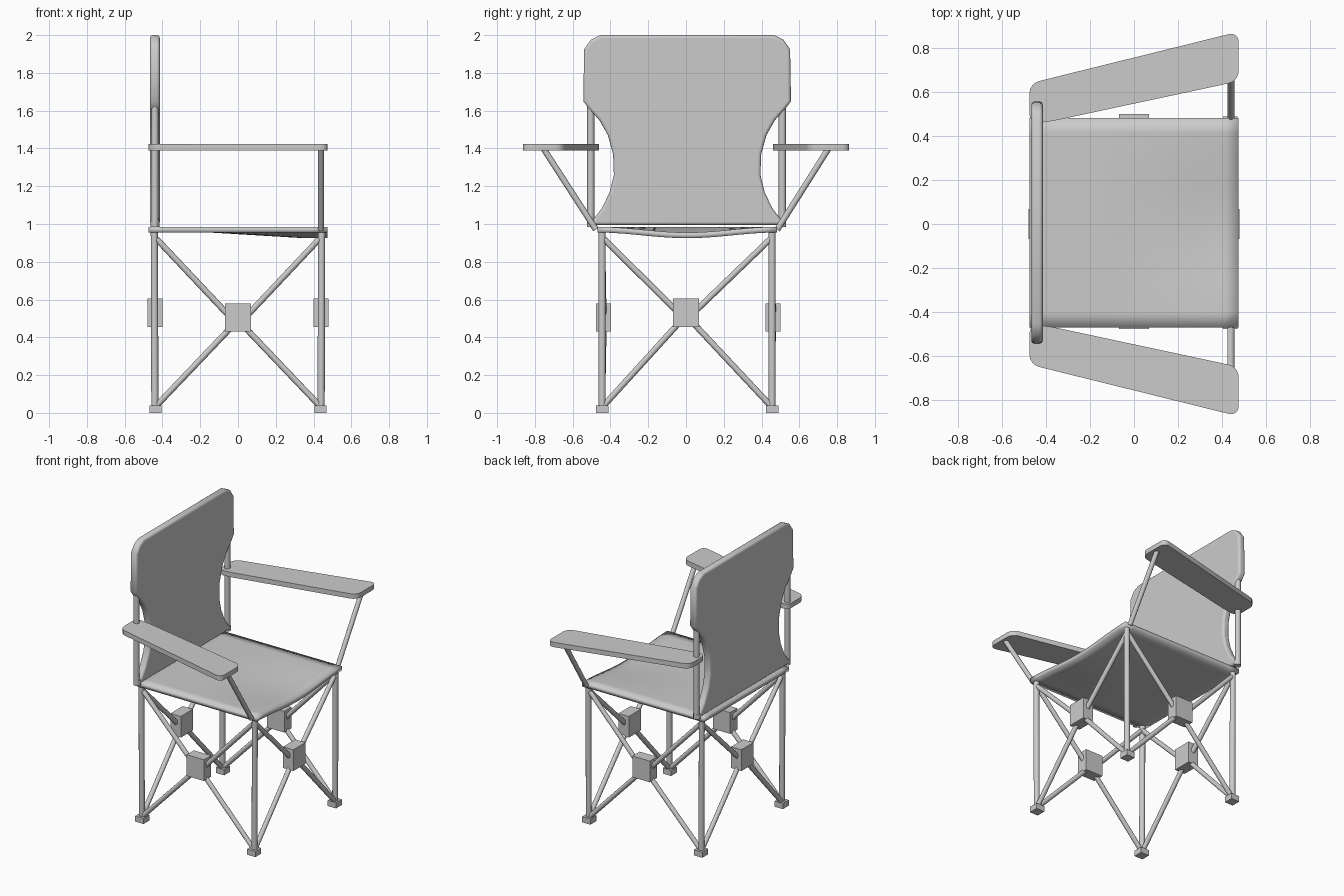
import bpy, bmesh, math
from mathutils import Vector

if "Cube" in bpy.data.objects:
    bpy.data.objects.remove(bpy.data.objects["Cube"])


def finish(name, bm, smooth=True):
    bmesh.ops.recalc_face_normals(bm, faces=bm.faces)
    me = bpy.data.meshes.new(name)
    bm.to_mesh(me)
    bm.free()
    ob = bpy.data.objects.new(name, me)
    bpy.context.collection.objects.link(ob)
    if smooth:
        bpy.ops.object.select_all(action='DESELECT')
        ob.select_set(True)
        bpy.context.view_layer.objects.active = ob
        bpy.ops.object.shade_smooth_by_angle(angle=math.radians(40))
    return ob


def tube(name, a, b, r):
    a, b = Vector(a), Vector(b)
    d = b - a
    bm = bmesh.new()
    bmesh.ops.create_cone(bm, cap_ends=True, segments=12, radius1=r, radius2=r, depth=d.length)
    ob = finish(name, bm)
    ob.rotation_mode = 'QUATERNION'
    ob.rotation_quaternion = d.to_track_quat('Z', 'Y')
    ob.location = (a + b) / 2


def box(name, c, s):
    bm = bmesh.new()
    bmesh.ops.create_cube(bm, size=1)
    bmesh.ops.scale(bm, vec=s, verts=bm.verts)
    bmesh.ops.translate(bm, vec=c, verts=bm.verts)
    finish(name, bm, False)


def slab(name, pts, vec, corner=0):
    """Extrude a flat outline, optionally rounding its corners first."""
    bm = bmesh.new()
    bm.faces.new([bm.verts.new(p) for p in pts])
    if corner:
        bmesh.ops.bevel(bm, geom=list(bm.verts), offset=corner, segments=4,
                        profile=0.5, affect='VERTICES')
    out = bmesh.ops.extrude_face_region(bm, geom=list(bm.faces))
    bmesh.ops.translate(bm, vec=vec,
                        verts=[v for v in out['geom'] if isinstance(v, bmesh.types.BMVert)])
    return finish(name, bm)


YC = 0.006   # sideways centre of the frame
L = 0.44     # leg distance from the centre

# Seat: thin fabric sheet sagging towards the front edge
N = 14
bm = bmesh.new()
bmesh.ops.create_grid(bm, x_segments=N, y_segments=N, size=0.475)
for v in bm.verts:
    fx = min(max((v.co.x + 0.15) / 0.5, 0), 1)
    fy = 0.5 + 0.5 * math.cos(math.pi * v.co.y / 0.475)
    v.co.z = 0.985 - 0.03 * fx * fy
    v.co.y += YC
seat = finish("seat", bm)
m = seat.modifiers.new("thickness", 'SOLIDIFY')
m.thickness, m.offset = 0.03, -1

# Backrest: waisted padded panel with rounded rim
half = [(0.46, 2.0), (0.51, 1.975), (0.545, 1.925), (0.55, 1.65), (0.52, 1.61),
        (0.465, 1.55), (0.42, 1.47), (0.392, 1.37), (0.388, 1.26), (0.41, 1.17),
        (0.45, 1.085), (0.50, 1.02), (0.515, 0.995)]
outline = half + [(-y, z) for y, z in reversed(half)]
back = slab("backrest", [(-0.466, y + YC, z) for y, z in outline], (0.052, 0, 0))
m = back.modifiers.new("soft_rim", 'BEVEL')
m.width, m.segments, m.limit_method, m.angle_limit = 0.02, 4, 'ANGLE', math.radians(50)

for side, sy in (("right", -1), ("left", 1)):
    # Armrests, posts and struts
    arm = [(-0.475, 0.455), (-0.475, 0.638), (0.475, 0.873), (0.475, 0.648), (-0.38, 0.465)]
    slab(f"{side}_armrest", [(x, sy * y, 1.39) for x, y in arm], (0, 0, 0.034), 0.045)
    tube(f"{side}_back_post", (-L, sy * 0.507 + YC / 2, 0.985),
         (-L, sy * 0.507 + YC / 2, 1.72), 0.019)
    tube(f"{side}_post_socket", (-L, sy * 0.50 + YC, 0.985), (-L, sy * 0.50 + YC, 1.02), 0.024)
    tube(f"{side}_arm_strut", (L, sy * 0.48 + YC / 2, 0.97), (L, sy * 0.755, 1.40), 0.016)
    # Legs and feet
    for end, sx in (("front", 1), ("rear", -1)):
        y = sy * 0.45 + YC
        tube(f"{side}_{end}_leg", (sx * L, y, 0.03), (sx * (L + 0.003), y, 0.965), 0.019)
        box(f"{side}_{end}_foot", (sx * 0.437, y, 0.02), (0.065, 0.065, 0.04))

# Crossed braces meeting at a hub on each of the four sides
for s in (-1, 1):
    hub = (0, s * 0.448 + 0.012, 0.505)
    box(f"side_hub_{s}", hub, (0.135, 0.08, 0.15))
    hub2 = (s * 0.44, 0, 0.53)
    box(f"end_hub_{s}", hub2, (0.08, 0.135, 0.15))
    for t in (-1, 1):
        for z, dz in ((0.04, -0.035), (0.92, -0.02)):
            tube("side_brace", (t * 0.43, s * 0.45 + YC, z), (t * 0.02, hub[1], hub[2] + dz), 0.016)
            tube("end_brace", (s * L, t * 0.44 + YC, z), (hub2[0], t * 0.02, hub2[2] + dz), 0.016)
